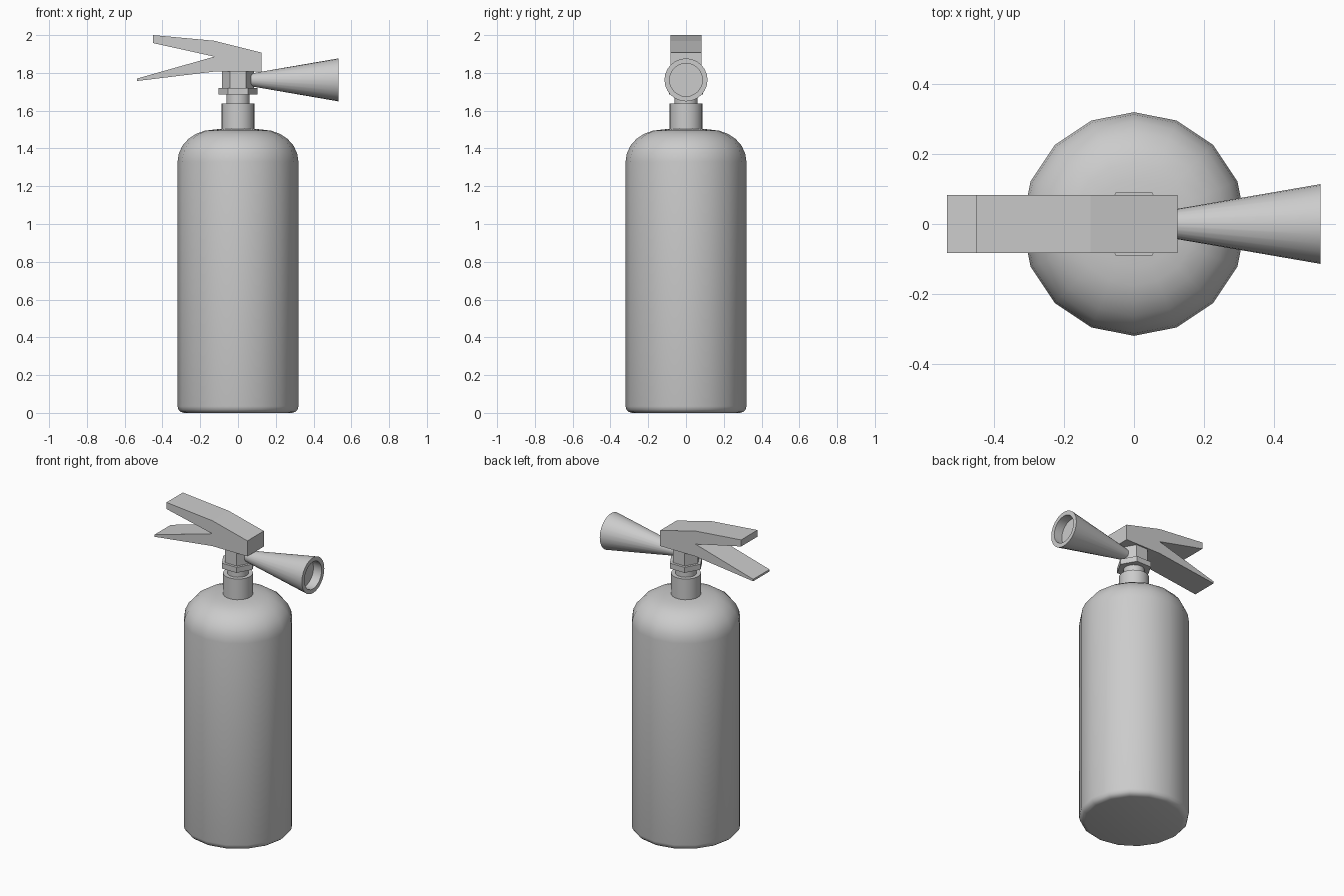
import bpy, math
from mathutils import Matrix

if "Cube" in bpy.data.objects:
    bpy.data.objects.remove(bpy.data.objects["Cube"])


def make_object(name, verts, faces, smooth=None):
    mesh = bpy.data.meshes.new(name)
    mesh.from_pydata(verts, [], faces)
    obj = bpy.data.objects.new(name, mesh)
    bpy.context.collection.objects.link(obj)
    if smooth:
        bpy.context.view_layer.objects.active = obj
        obj.select_set(True)
        bpy.ops.object.shade_smooth_by_angle(angle=math.radians(smooth))
        obj.select_set(False)
    return obj


def lathe(name, profile, sides, smooth=None):
    """Revolve (radius, z) points, listed from bottom outwards, and cap both ends."""
    verts = [(r * math.cos(2 * math.pi * k / sides), r * math.sin(2 * math.pi * k / sides), z)
             for r, z in profile for k in range(sides)]
    faces = []
    for i in range(len(profile) - 1):
        for k in range(sides):
            a, b = i * sides + k, i * sides + (k + 1) % sides
            faces.append((a, b, b + sides, a + sides))
    faces.append(tuple(reversed(range(sides))))
    faces.append(tuple(range(len(verts) - sides, len(verts))))
    return make_object(name, verts, faces, smooth)


# Tank: rounded foot, straight wall, elliptical shoulder
shoulder = [(0.125 + 0.195 * math.cos(t), 1.33 + 0.17 * math.sin(t))
            for t in (math.radians(15 * i) for i in range(7))]
tank = [(0.285, 0), (0.303, 0.005), (0.315, 0.017), (0.32, 0.035)] + shoulder + [(0.08, 1.505)]
lathe("tank", tank, 16, smooth=35)

# Neck and valve stack
lathe("neck_collar", [(0.087, 1.49), (0.087, 1.637)], 24, smooth=35)
lathe("valve_pipe", [(0.062, 1.63), (0.062, 1.69)], 24, smooth=35)
lathe("hex_nut", [(0.104, 1.685), (0.104, 1.72)], 6)
lathe("valve_block", [(0.085, 1.715), (0.085, 1.81)], 6)

# Handle and trigger: forked side profile given thickness
outline = [(-0.45, 2.0), (-0.45, 1.958), (-0.125, 1.886), (-0.535, 1.77), (-0.535, 1.757),
           (-0.125, 1.807), (0.125, 1.807), (0.125, 1.907), (-0.125, 1.97)]
n = len(outline)
verts = [(x, y, z) for y in (-0.083, 0.083) for x, z in outline]
faces = [tuple(range(n)), tuple(reversed(range(n, 2 * n)))]
faces += [(i, i + n, (i + 1) % n + n, (i + 1) % n) for i in range(n)]
make_object("squeeze_handle", verts, faces)

# Discharge horn: cone along +x with a recessed mouth
horn = lathe("horn", [(0.034, 0.07), (0.114, 0.533), (0.087, 0.533), (0.087, 0.475)], 24, smooth=35)
horn.data.transform(Matrix.Translation((0, 0, 1.763)) @ Matrix.Rotation(math.pi / 2, 4, 'Y'))
